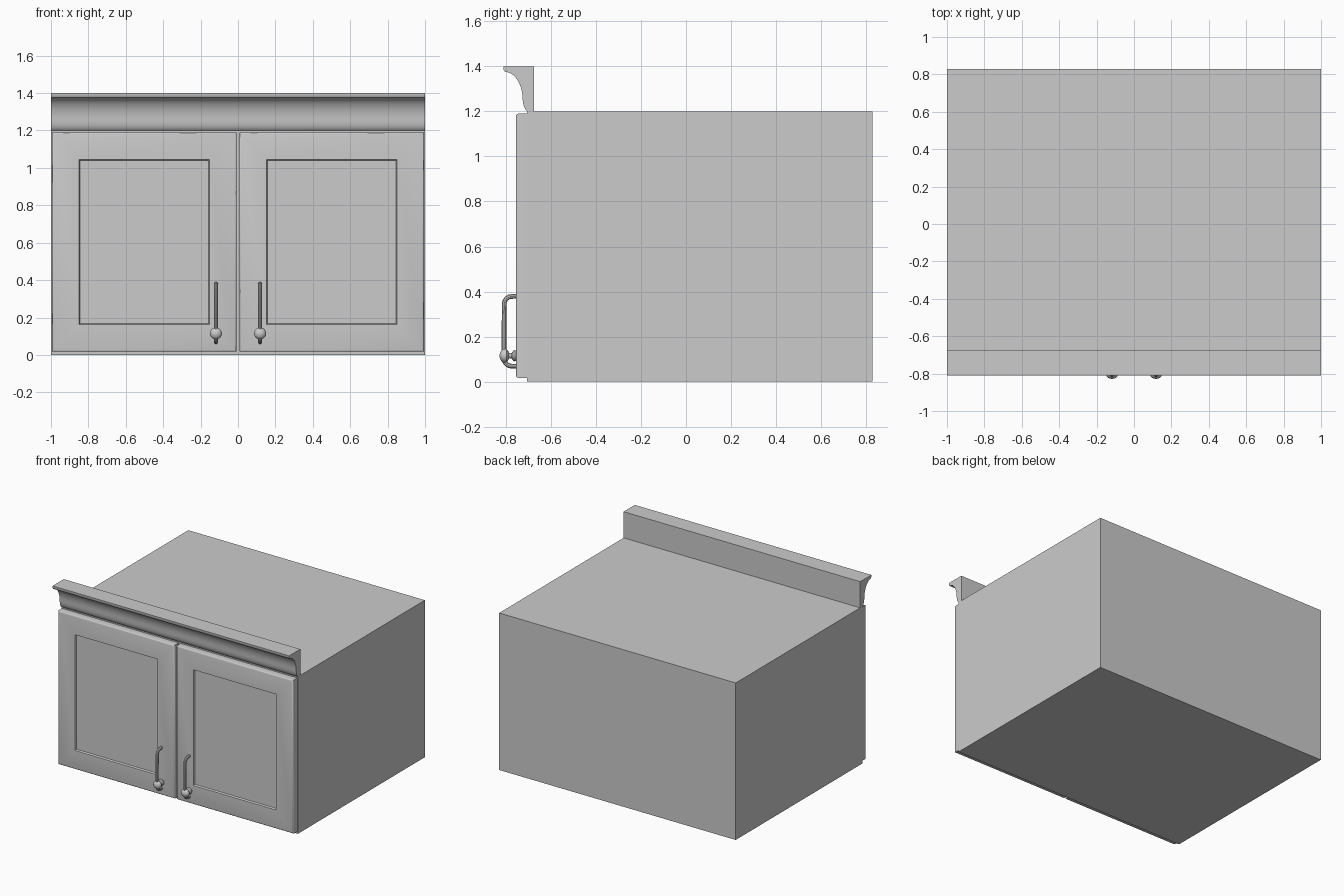
import bpy, bmesh, math
from mathutils import Matrix

if "Cube" in bpy.data.objects:
    bpy.data.objects.remove(bpy.data.objects["Cube"], do_unlink=True)

grey = bpy.data.materials.new("light_grey")
grey.use_nodes = True
colour = (0.6, 0.6, 0.6, 1)
grey.diffuse_color = colour
grey.node_tree.nodes["Principled BSDF"].inputs["Base Color"].default_value = colour


def add_object(name, bm, smooth=False):
    mesh = bpy.data.meshes.new(name)
    bmesh.ops.recalc_face_normals(bm, faces=bm.faces[:])
    bm.to_mesh(mesh)
    bm.free()
    mesh.materials.append(grey)
    obj = bpy.data.objects.new(name, mesh)
    bpy.context.collection.objects.link(obj)
    if smooth:
        shade(obj)
    return obj


def shade(obj):
    bpy.ops.object.select_all(action="DESELECT")
    obj.select_set(True)
    bpy.context.view_layer.objects.active = obj
    bpy.ops.object.shade_smooth_by_angle(angle=math.radians(35))


def box(low, high):
    bm = bmesh.new()
    size = [b - a for a, b in zip(low, high)]
    mid = [(a + b) / 2 for a, b in zip(low, high)]
    bmesh.ops.create_cube(bm, size=1, matrix=Matrix.Translation(mid) @ Matrix.Diagonal((*size, 1)))
    return bm


def front_face(bm):
    return min(bm.faces, key=lambda f: f.calc_center_median().y)


# Cabinet body
add_object("cabinet_body", box((-1, -0.705, 0), (1, 0.828, 1.2)))

# Crown moulding: cove profile in (y, z) extruded across the width
bm = bmesh.new()
cove = [(-0.725 - 0.078 * (1 - math.cos(t)), 1.25 + 0.125 * math.sin(t))
        for t in (math.radians(a) for a in range(0, 91, 9))]
profile = ([(-0.675, 1.2), (-0.705, 1.2), (-0.712, 1.206), (-0.719, 1.22), (-0.723, 1.235)]
           + cove + [(-0.81, 1.385), (-0.81, 1.4), (-0.675, 1.4)])
face = bm.faces.new([bm.verts.new((-1, y, z)) for y, z in profile])
ext = bmesh.ops.extrude_face_region(bm, geom=[face])
bmesh.ops.translate(bm, vec=(2, 0, 0), verts=[v for v in ext["geom"] if isinstance(v, bmesh.types.BMVert)])
add_object("crown_moulding", bm, smooth=True)

# Knob outline as (distance out from the door, radius)
knob = [(0, 0), (0, 0.022), (0.006, 0.025), (0.014, 0.022), (0.02, 0.012), (0.032, 0.011),
        (0.036, 0.022), (0.043, 0.03), (0.052, 0.032), (0.062, 0.028), (0.07, 0.018), (0.075, 0)]

for side, s in (("right", -1), ("left", 1)):
    # Door with rounded front edge and recessed centre panel
    bm = box((min(s * 0.008, s * 0.995), -0.755, 0.017), (max(s * 0.008, s * 0.995), -0.705, 1.19))
    bmesh.ops.bevel(bm, geom=list(front_face(bm).edges), offset=0.01, segments=3, profile=0.5, affect="EDGES")
    panel = front_face(bm)
    bmesh.ops.inset_region(bm, faces=[panel], thickness=0.19)
    bmesh.ops.inset_region(bm, faces=[panel], thickness=0.008, depth=-0.012)
    add_object(side + "_door", bm, smooth=True)

    # Bail handle: rounded bar returning to the door at both ends
    x = s * 0.118
    curve = bpy.data.curves.new(side + "_handle_bar", "CURVE")
    curve.dimensions = "3D"
    curve.bevel_depth = 0.011
    curve.bevel_resolution = 3
    curve.use_fill_caps = True
    path = [(-0.75, 0.38), (-0.775, 0.378)]
    path += [(-0.775 - 0.032 * math.sin(t), 0.346 + 0.032 * math.cos(t))
             for t in (math.radians(a) for a in (20, 40, 60, 80))]
    path += [(-0.808, 0.25), (-0.808, 0.12)]
    path += [(-0.775 - 0.033 * math.cos(t), 0.102 - 0.033 * math.sin(t))
             for t in (math.radians(a) for a in (10, 30, 50, 70, 90))]
    path += [(-0.75, 0.069)]
    spline = curve.splines.new("POLY")
    spline.points.add(len(path) - 1)
    for point, (y, z) in zip(spline.points, path):
        point.co = (x, y, z, 1)
    bar = bpy.data.objects.new(side + "_handle_bar", curve)
    bpy.context.collection.objects.link(bar)
    bpy.ops.object.select_all(action="DESELECT")
    bar.select_set(True)
    bpy.context.view_layer.objects.active = bar
    bpy.ops.object.convert(target="MESH")
    bar = bpy.context.object
    bar.data.materials.clear()
    bar.data.materials.append(grey)
    shade(bar)

    # Turned knob at the lower end of the handle
    bm = bmesh.new()
    verts = [bm.verts.new((x + r, -0.754 - d, 0.115)) for d, r in knob]
    edges = [bm.edges.new(pair) for pair in zip(verts, verts[1:])]
    bmesh.ops.spin(bm, geom=verts + edges, cent=(x, 0, 0.115), axis=(0, 1, 0),
                   angle=math.tau, steps=20)
    bmesh.ops.remove_doubles(bm, verts=bm.verts[:], dist=0.0002)
    add_object(side + "_handle_knob", bm, smooth=True)
